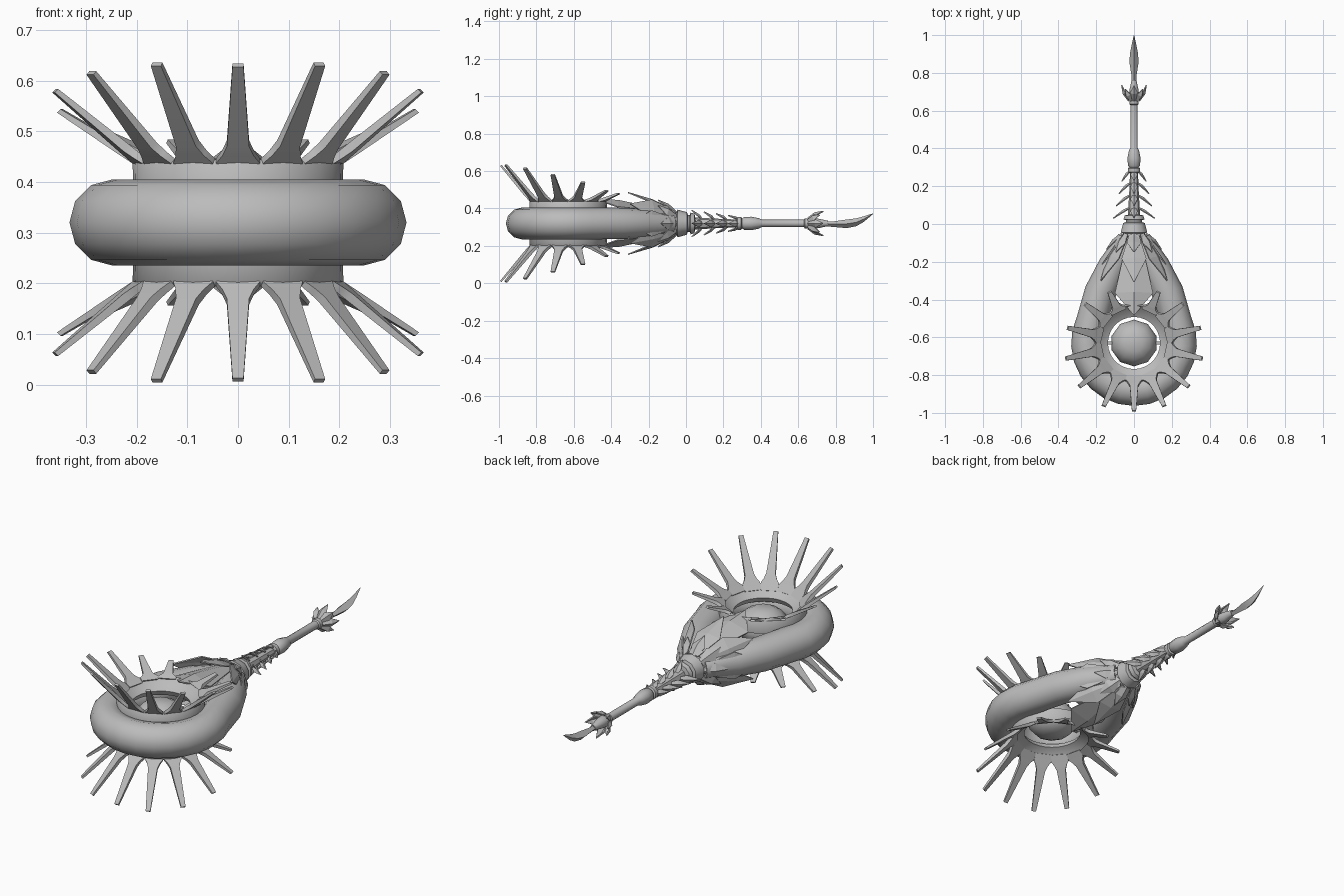
import bpy, bmesh, math
from mathutils import Vector

if "Cube" in bpy.data.objects:
    bpy.data.objects.remove(bpy.data.objects["Cube"])

C = 0.32          # height of the main axis
RY = -0.63        # centre of the ring in y
mat = bpy.data.materials.new("stone grey")
mat.diffuse_color = (0.5, 0.5, 0.5, 1)
mat.use_nodes = True
mat.node_tree.nodes["Principled BSDF"].inputs["Base Color"].default_value = mat.diffuse_color


def make(name, verts, faces, smooth=35, thick=0):
    me = bpy.data.meshes.new(name)
    me.from_pydata([tuple(v) for v in verts], [], faces)
    bm = bmesh.new()
    bm.from_mesh(me)
    bmesh.ops.recalc_face_normals(bm, faces=bm.faces)
    bm.to_mesh(me)
    bm.free()
    me.materials.append(mat)
    ob = bpy.data.objects.new(name, me)
    bpy.context.collection.objects.link(ob)
    if thick:
        m = ob.modifiers.new("thickness", 'SOLIDIFY')
        m.thickness = thick
        m.offset = 0
    if smooth:
        bpy.ops.object.select_all(action='DESELECT')
        ob.select_set(True)
        bpy.context.view_layer.objects.active = ob
        bpy.ops.object.shade_smooth_by_angle(angle=math.radians(smooth))
    return ob


def skin(name, rings, loop=False, smooth=50):
    """Join equal rings of points into a tube, capped unless it loops."""
    n, k = len(rings[0]), len(rings)
    faces = [(i * n + j, i * n + (j + 1) % n,
              (i + 1) % k * n + (j + 1) % n, (i + 1) % k * n + j)
             for i in range(k if loop else k - 1) for j in range(n)]
    if not loop:
        faces += [tuple(range(n)), tuple(range((k - 1) * n, k * n))]
    return make(name, [p for r in rings for p in r], faces, smooth)


def lathe(name, profile, n=10, smooth=40):
    """Turn (y, radius) points about the long axis."""
    return skin(name, [[(r * math.sin(j * math.tau / n), y,
                         C + r * math.cos(j * math.tau / n)) for j in range(n)]
                       for y, r in profile], smooth=smooth)


def leaf(name, base, tip, width, frac=0.5, bulge=0.015, drop=0.0):
    """Pointed leaf with a raised midrib and drooping sides, facing outward."""
    base, tip = Vector(base), Vector(tip)
    axis = (tip - base).normalized()
    radial = tip - Vector((0, tip.y, C))
    side = axis.cross(radial).normalized()
    out = side.cross(axis).normalized()
    if out.dot(radial) < 0:
        out = -out
    mid = base.lerp(tip, frac)
    verts = [base + side * width * 0.4, base - side * width * 0.4,
             mid + side * width - out * drop, mid + out * bulge,
             mid - side * width - out * drop, tip, base + out * bulge * 0.5]
    make(name, verts, [(0, 2, 3, 6), (6, 3, 4, 1), (2, 5, 3), (3, 5, 4)], 0, 0.006)


# teardrop tube loop: round front, sides drawn together at the neck
path = []
for i in range(-8, 9):
    a = math.radians(i * 14.5)
    path.append((0.248 * math.sin(a), RY - 0.248 * math.cos(a), 0.085))
side = [(0.178, -0.36, 0.084), (0.11, -0.22, 0.078), (0.035, -0.08, 0.055)]
path = [(-x, y, r) for x, y, r in side[::-1]] + path + side
rings = []
for i, (x, y, r) in enumerate(path):
    a, b = path[max(i - 1, 0)], path[min(i + 1, len(path) - 1)]
    t = Vector((b[0] - a[0], b[1] - a[1], 0)).normalized()
    nrm = Vector((t.y, -t.x, 0))
    rings.append([Vector((x, y, C)) + nrm * r * math.cos(j * math.tau / 12)
                  + Vector((0, 0, r * math.sin(j * math.tau / 12))) for j in range(12)])
skin("teardrop_ring", rings)

# spiked crowns above and below the ring
tip_r = [0.36, 0.37, 0.37, 0.37, 0.36, 0.33, 0.30]
tip_h = [0.31, 0.312, 0.295, 0.26, 0.22, 0.175, 0.16]


def polar(a, r, h, w=0):
    return Vector((r * math.sin(a) + w * math.cos(a),
                   RY - r * math.cos(a) + w * math.sin(a), C + h))


for s, label in ((1, "upper"), (-1, "lower")):
    # flared band
    skin(label + "_crown", [[polar(j * math.tau / 28, r, s * h) for r, h in
                             ((0.138, 0.075), (0.17, 0.092), (0.2, 0.124),
                              (0.208, 0.116), (0.206, 0.05), (0.15, 0.05))]
                            for j in range(28)], True, 50)
    # tapered spikes with webbed roots, none at the neck side
    for k in range(-6, 7):
        a, R, H = k * math.tau / 14, tip_r[abs(k)], tip_h[abs(k)]
        rows = []
        for f, w, t in ((-0.15, 0.04, 0.006), (0, 0.043, 0.007), (0.08, 0.031, 0.008),
                        (0.18, 0.022, 0.009), (1, 0.011, 0.005)):
            r, h = 0.2 + (R - 0.2) * f, 0.122 + (H - 0.122) * f
            rows.append([polar(a, r + u * t * 0.7, s * (h - u * t * 0.7), v * w)
                         for u, v in ((-1, -1), (-1, 1), (1, 1), (1, -1))])
        skin(f"{label}_spike", rows, smooth=40)

# flattened orb in the opening, with small holding pins
orb = []
for i in range(1, 8):
    b = -math.pi / 2 + i * math.pi / 8
    orb.append([polar(j * math.tau / 10, 0.124 * math.cos(b), 0.095 * math.sin(b))
                for j in range(10)])
skin("centre_orb", orb, smooth=60)
for x in (-1, 1):
    skin("orb_pin", [[(x * d, RY + u, C + v) for u, v in
                      ((-.008, -.008), (.008, -.008), (.008, .008), (-.008, .008))]
                     for d in (0.11, 0.18)], smooth=0)

# overlapping leaves around the neck
for s in (1, -1):
    leaf("long_leaf", (0, -0.1, C + s * 0.06), (0, -0.485, C + s * 0.13), 0.1, 0.68, 0.015, 0.02)
    leaf("centre_leaf", (0, -0.06, C + s * 0.06), (0, -0.31, C + s * 0.165), 0.065)
    leaf("side_leaf", (s * 0.07, -0.07, C), (s * 0.225, -0.3, C), 0.07, 0.5, 0.012)
    leaf("small_side_leaf", (s * 0.06, -0.055, C), (s * 0.145, -0.135, C), 0.035)
    leaf("small_centre_leaf", (0, -0.055, C + s * 0.055), (0, -0.15, C + s * 0.125), 0.035)
    for x in (1, -1):
        leaf("corner_leaf", (x * 0.045, -0.06, C + s * 0.045),
             (x * 0.175, -0.3, C + s * 0.105), 0.06)
        leaf("small_corner_leaf", (x * 0.045, -0.055, C + s * 0.04),
             (x * 0.095, -0.15, C + s * 0.095), 0.035)

# neck collar, thorny stem, knob and shaft
lathe("neck_core", [(-0.2, 0.05), (-0.1, 0.07), (-0.04, 0.06)])
lathe("neck_collar", [(-0.05, 0.06), (-0.045, 0.074), (0.005, 0.06), (0.01, 0.045),
                      (0.02, 0.045), (0.025, 0.058), (0.045, 0.052), (0.05, 0.03)])
lathe("thorn_stem", [(0.03, 0.034), (0.15, 0.026), (0.3, 0.02)], 8)
lathe("handle", [(0.27, 0.024), (0.275, 0.034), (0.295, 0.034), (0.3, 0.026), (0.31, 0.034),
                 (0.35, 0.036), (0.39, 0.028), (0.405, 0.02), (0.63, 0.02),
                 (0.635, 0.026), (0.655, 0.026), (0.67, 0.03), (0.71, 0.025), (0.76, 0.014)])
for i in range(4):
    y, reach = 0.085 + i * 0.065, 0.11 - i * 0.015
    for j in range(4):
        a = j * math.pi / 2
        R = reach if j % 2 else reach * 0.65
        d = Vector((math.sin(a), 0, math.cos(a)))
        leaf("stem_thorn", Vector((0, y, C)) + d * 0.018,
             Vector((0, y - 0.055, C)) + d * R, 0.018, 0.35, 0.01)

# petals below the blade
for j in range(8):
    a = j * math.tau / 8
    d = Vector((math.sin(a), 0, math.cos(a)))
    leaf("end_petal", Vector((0, 0.655, C)) + d * 0.022,
         Vector((0, 0.735 - 0.02 * (j % 2), C)) + d * 0.065, 0.02)

# curved end blade: (y, middle height, half height, half width)
blade = [(0.73, 0.318, 0.012, 0.012), (0.79, 0.316, 0.015, 0.014),
         (0.86, 0.318, 0.023, 0.025), (0.91, 0.326, 0.021, 0.02),
         (0.95, 0.343, 0.015, 0.012), (1.0, 0.372, 0.002, 0.001)]
skin("end_blade", [[(0, y, z + h), (w, y, z), (0, y, z - h), (-w, y, z)]
                   for y, z, h, w in blade], smooth=30)
